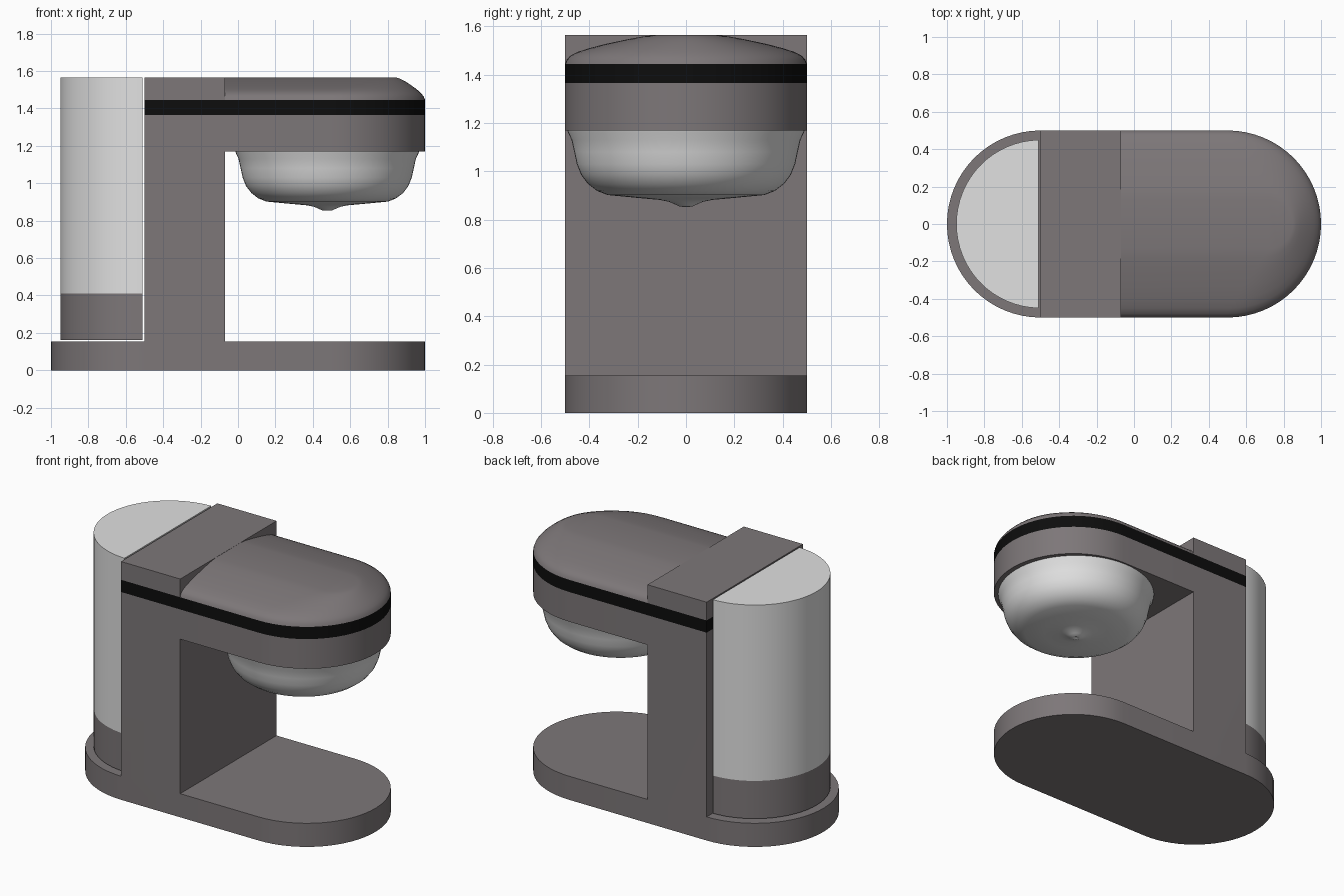
import bpy, bmesh, math

if "Cube" in bpy.data.objects:
    bpy.data.objects.remove(bpy.data.objects["Cube"])


def material(name, rgb):
    m = bpy.data.materials.new(name)
    m.use_nodes = True
    m.diffuse_color = (*rgb, 1)
    m.node_tree.nodes["Principled BSDF"].inputs["Base Color"].default_value = (*rgb, 1)
    return m


GREY = material("warm dark grey", (0.205, 0.185, 0.19))
BLACK = material("black", (0.004, 0.004, 0.004))
LIGHT = material("light grey", (0.75, 0.75, 0.75))


def finish(name, bm, mats, angle=35):
    bmesh.ops.recalc_face_normals(bm, faces=bm.faces[:])
    me = bpy.data.meshes.new(name)
    bm.to_mesh(me)
    bm.free()
    for m in mats:
        me.materials.append(m)
    ob = bpy.data.objects.new(name, me)
    bpy.context.collection.objects.link(ob)
    bpy.ops.object.select_all(action='DESELECT')
    ob.select_set(True)
    bpy.context.view_layer.objects.active = ob
    bpy.ops.object.shade_smooth_by_angle(angle=math.radians(angle))
    return ob


def arc(cx, r, a0, a1, n=32):
    """Arc points about (cx, 0), angles in degrees."""
    return [(cx + r * math.cos(math.radians(a0 + (a1 - a0) * i / n)),
             r * math.sin(math.radians(a0 + (a1 - a0) * i / n))) for i in range(n + 1)]


class Cells:
    """Stacks prisms into one skin; walls shared by two prisms are removed."""

    def __init__(self):
        self.bm, self.verts, self.faces = bmesh.new(), {}, {}

    def face(self, pts, mat):
        keys = [tuple(round(c, 4) for c in p) for p in pts]
        k = frozenset(keys)
        if k in self.faces:
            self.bm.faces.remove(self.faces.pop(k))
            return
        for key in keys:
            if key not in self.verts:
                self.verts[key] = self.bm.verts.new(key)
        f = self.bm.faces.new([self.verts[key] for key in keys])
        f.material_index = mat
        self.faces[k] = f

    def prism(self, outline, z0, z1, mat=0):
        n = len(outline)
        for z in (z0, z1):
            self.face([(x, y, z) for x, y in outline], mat)
        for i in range(n):
            (ax, ay), (bx, by) = outline[i], outline[(i + 1) % n]
            self.face([(ax, ay, z0), (bx, by, z0), (bx, by, z1), (ax, ay, z1)], mat)


# Body: base plate, column and overhanging head in one skin
XB, XF = -0.5, -0.07                      # back and front of the column
BASE, ARM, BAND, LID, TOP = 0.155, 1.17, 1.365, 1.445, 1.565
back_end = arc(XB, 0.5, 90, 270)
column = [(XB, -0.5), (XF, -0.5), (XF, 0.5), (XB, 0.5)]
front_end = [(XF, -0.5)] + arc(0.5, 0.5, -90, 90) + [(XF, 0.5)]

body = Cells()
for outline in (back_end, column, front_end):
    body.prism(outline, 0, BASE)
for z0, z1, mat in ((BASE, ARM, 0), (ARM, BAND, 0), (BAND, LID, 1), (LID, TOP, 0)):
    body.prism(column, z0, z1, mat)
for z0, z1, mat in ((ARM, BAND, 0), (BAND, LID, 1)):
    body.prism(front_end, z0, z1, mat)
for f in body.bm.faces:                   # only the side walls of the band are black
    if abs(f.normal.z) > 0.9 or f.calc_center_median().z > LID - 0.001:
        f.material_index = 0
finish("body", body.bm, [GREY, BLACK])

# Domed lid: shrinking rounded outlines (half width, front end, height)
rings = [(0.5, 1.0, LID), (0.494, 0.994, 1.462), (0.48, 0.982, 1.478), (0.45, 0.965, 1.494),
         (0.40, 0.945, 1.510), (0.33, 0.92, 1.528), (0.24, 0.89, 1.547), (0.18, 0.868, 1.558),
         (0.13, 0.85, TOP - 0.001)]
bm = bmesh.new()
loops = []
for w, end, z in rings:
    pts = [(XF, -w)] + arc(end - w, w, -90, 90) + [(XF, w)]
    loops.append([bm.verts.new((x, y, z)) for x, y in pts])
for a, b in zip(loops, loops[1:]):
    for i in range(len(a) - 1):
        bm.faces.new((a[i], a[i + 1], b[i + 1], b[i]))
bm.faces.new(loops[-1])
lid = finish("domed_lid", bm, [GREY], 60)

# Brewing bowl under the head, with a small spout tip
profile = [(0.492, 1.175), (0.488, 1.16), (0.474, 1.13), (0.463, 1.08), (0.452, 1.03),
           (0.434, 0.985), (0.405, 0.947), (0.368, 0.919), (0.325, 0.902), (0.2, 0.890),
           (0.11, 0.882), (0.07, 0.874), (0.045, 0.863), (0.025, 0.854), (0.012, 0.853),
           (0, 0.865)]
bm = bmesh.new()
vs = [bm.verts.new((0.477 + r, 0, z)) for r, z in profile]
es = [bm.edges.new(p) for p in zip(vs, vs[1:])]
bmesh.ops.spin(bm, geom=vs + es, cent=(0.477, 0, 0), axis=(0, 0, 1),
               angle=2 * math.pi, steps=64)
bmesh.ops.remove_doubles(bm, verts=bm.verts[:], dist=0.0005)
finish("brewing_bowl", bm, [LIGHT], 60)

# Half-round water tank behind the column, dark foot below
half = math.degrees(math.acos(0.01 / 0.45))
tank_outline = arc(XB, 0.45, 180 - half, 180 + half)
tank = Cells()
tank.prism(tank_outline, 0.162, 0.41, 0)
tank.prism(tank_outline, 0.41, TOP, 1)
finish("water_tank", tank.bm, [GREY, LIGHT])
